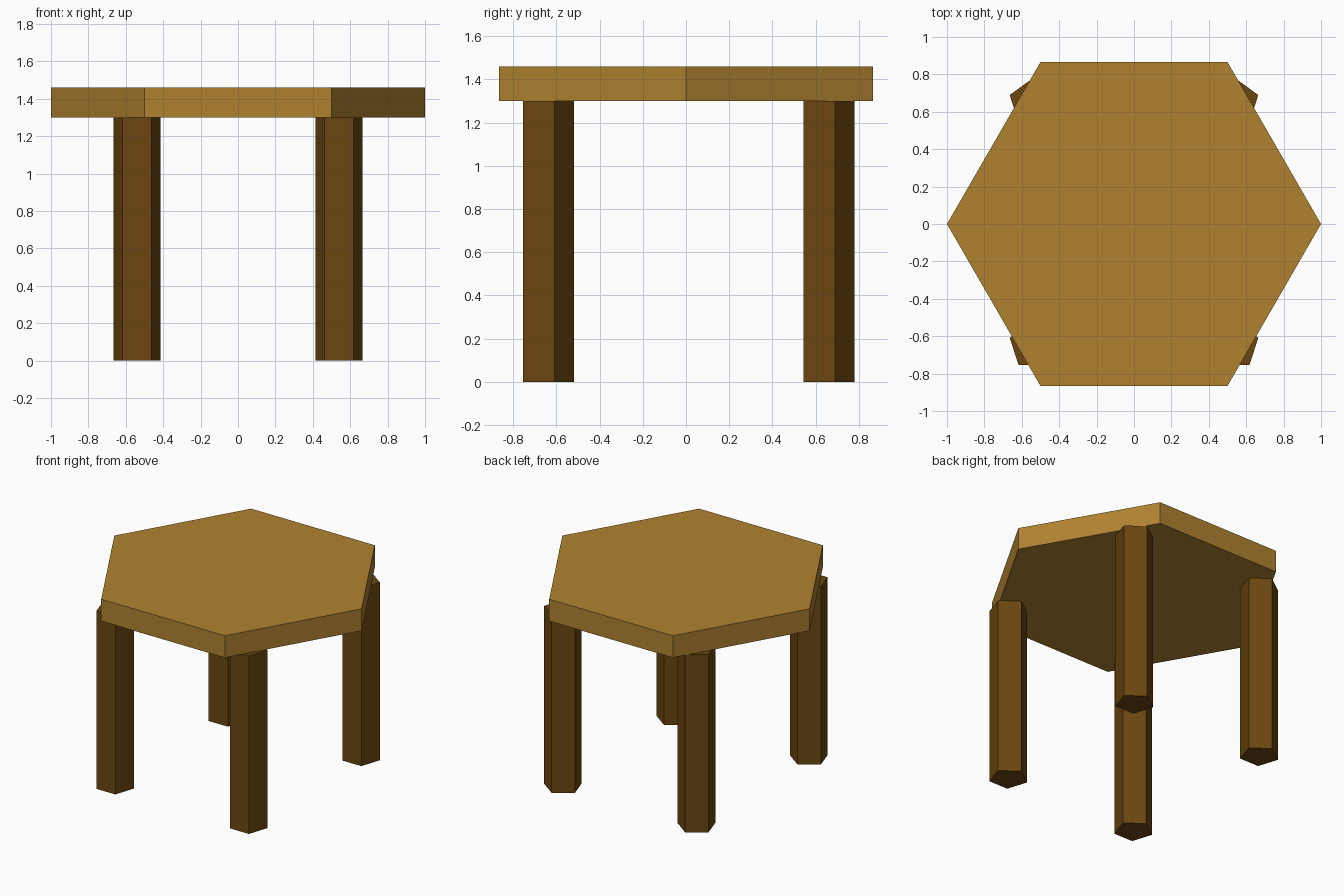
import bpy
import bmesh
import math

if "Cube" in bpy.data.objects:
    bpy.data.objects.remove(bpy.data.objects["Cube"])


def material(name, rgb):
    m = bpy.data.materials.new(name)
    m.diffuse_color = (*rgb, 1.0)
    m.use_nodes = True
    m.node_tree.nodes["Principled BSDF"].inputs["Base Color"].default_value = m.diffuse_color
    return m


def prism(name, sides, radius, first_angle, center, z0, z1, mat):
    """Upright regular prism with its first corner at first_angle."""
    bm = bmesh.new()
    base = []
    for i in range(sides):
        a = first_angle + 2 * math.pi * i / sides
        base.append(bm.verts.new((radius * math.cos(a), radius * math.sin(a), 0)))
    face = bm.faces.new(base)
    top = bmesh.ops.extrude_face_region(bm, geom=[face])
    verts = [g for g in top["geom"] if isinstance(g, bmesh.types.BMVert)]
    bmesh.ops.translate(bm, verts=verts, vec=(0, 0, z1 - z0))
    bmesh.ops.recalc_face_normals(bm, faces=bm.faces)
    mesh = bpy.data.meshes.new(name)
    bm.to_mesh(mesh)
    bm.free()
    mesh.materials.append(mat)
    obj = bpy.data.objects.new(name, mesh)
    obj.location = (center[0], center[1], z0)
    bpy.context.collection.objects.link(obj)
    return obj


light_wood = material("light wood", (0.434, 0.223, 0.030))
dark_wood = material("dark wood", (0.147, 0.061, 0.005))

LEG_HEIGHT = 1.30
TOP_HEIGHT = 1.46

# Hexagonal table top, corners on the x axis
prism("table_top", 6, 1.0, 0.0, (0, 0), LEG_HEIGHT, TOP_HEIGHT, light_wood)

# Four five-sided legs, all with one corner towards the back
for y_name, y in (("front", -0.649), ("back", 0.649)):
    for x_name, x in (("left", -0.54), ("right", 0.54)):
        prism(f"{y_name}_{x_name}_leg", 5, 0.131, math.pi / 2,
              (x, y), 0.0, LEG_HEIGHT, dark_wood)
